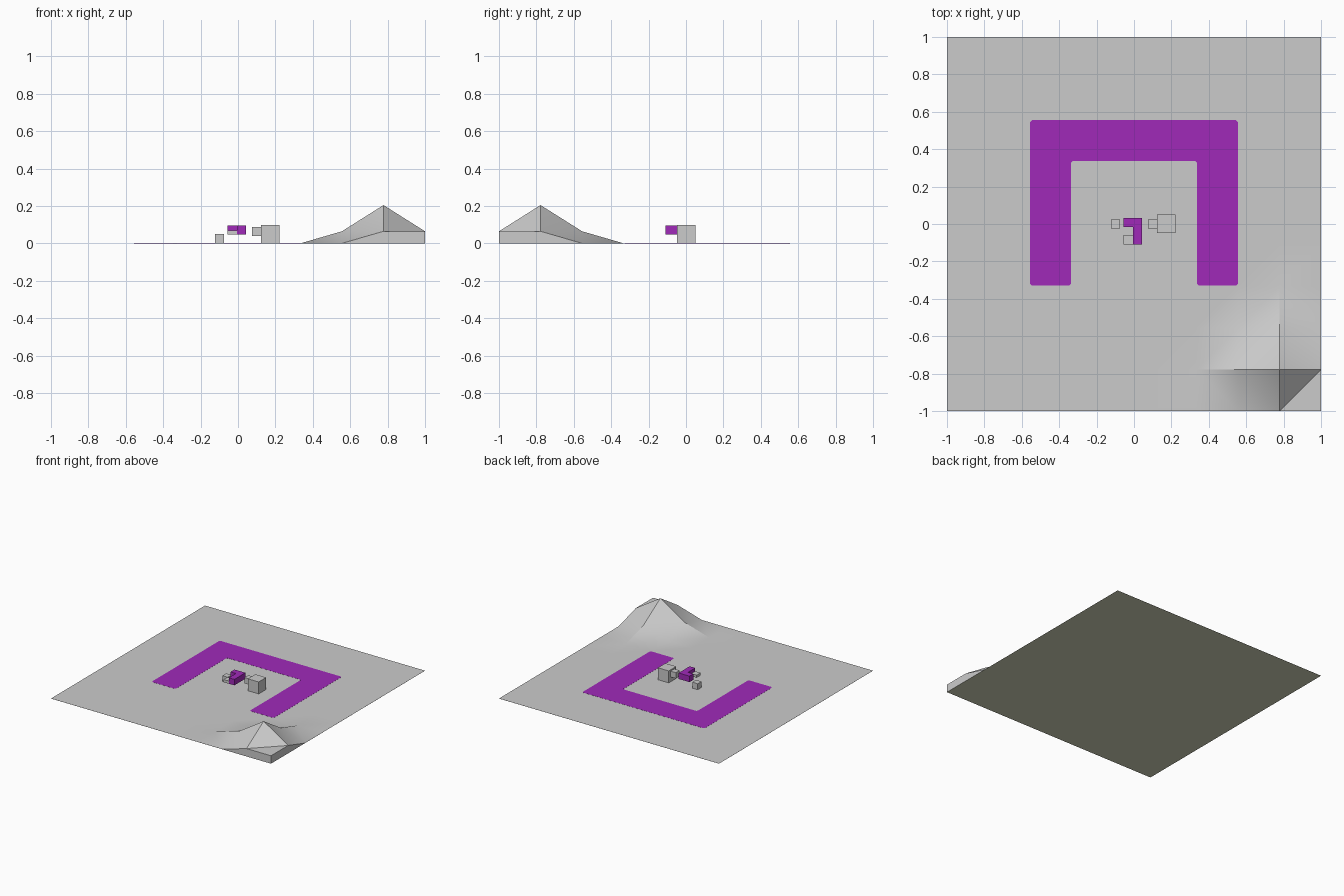
import bpy, bmesh, math

if "Cube" in bpy.data.objects:
    bpy.data.objects.remove(bpy.data.objects["Cube"])


def material(name, rgb):
    m = bpy.data.materials.new(name)
    m.diffuse_color = (*rgb, 1)
    m.use_nodes = True
    m.node_tree.nodes["Principled BSDF"].inputs["Base Color"].default_value = m.diffuse_color
    return m


GREY = material("light grey", (0.6, 0.6, 0.6))
OLIVE = material("pale olive", (0.66, 0.68, 0.49))
PURPLE = material("purple", (0.352, 0.023, 0.485))


def finish(name, bm, mat):
    bmesh.ops.recalc_face_normals(bm, faces=bm.faces)
    me = bpy.data.meshes.new(name)
    bm.to_mesh(me)
    bm.free()
    me.materials.append(mat)
    ob = bpy.data.objects.new(name, me)
    bpy.context.collection.objects.link(ob)
    return ob


def prism(name, points, z0, z1, mat):
    """Extrude a flat outline between two heights."""
    bm = bmesh.new()
    f = bm.faces.new([bm.verts.new((x, y, z0)) for x, y in points])
    ext = bmesh.ops.extrude_face_region(bm, geom=[f])["geom"]
    for v in ext:
        if isinstance(v, bmesh.types.BMVert):
            v.co.z = z1
    return finish(name, bm, mat)


def box(name, x, y, z, mat):
    return prism(name, [(x[0], y[0]), (x[1], y[0]), (x[1], y[1]), (x[0], y[1])], *z, mat)


# Ground: 9 x 9 grid with one hill in the front right corner
N, TOP = 9, 0.0005
bm = bmesh.new()
heights = {(8, 1): 0.205, (7, 1): 0.065, (9, 1): 0.065,
           (8, 0): 0.065, (8, 2): 0.065, (9, 0): 0.065}
grid = {(i, j): bm.verts.new((-1 + 2 * i / N, -1 + 2 * j / N, heights.get((i, j), TOP)))
        for i in range(N + 1) for j in range(N + 1)}
for i in range(N):
    for j in range(N):
        a, b, c, d = (grid[p] for p in ((i, j), (i + 1, j), (i + 1, j + 1), (i, j + 1)))
        if abs(a.co.z + c.co.z - b.co.z - d.co.z) < 1e-6:
            bm.faces.new((a, b, c, d))
        elif abs(a.co.z - c.co.z) < abs(b.co.z - d.co.z):  # split along the level diagonal
            bm.faces.new((a, b, c))
            bm.faces.new((a, c, d))
        else:
            bm.faces.new((a, b, d))
            bm.faces.new((b, c, d))
# walls and flat underside
rim = [e for e in bm.edges if e.is_boundary]
new = bmesh.ops.extrude_edge_only(bm, edges=rim)["geom"]
for v in new:
    if isinstance(v, bmesh.types.BMVert):
        v.co.z = 0
bmesh.ops.contextual_create(bm, geom=[e for e in new if isinstance(e, bmesh.types.BMEdge)])
ground = finish("ground", bm, GREY)
ground.data.materials.append(OLIVE)
for p in ground.data.polygons:
    if p.normal.z < -0.5:
        p.material_index = 1
bpy.context.view_layer.objects.active = ground
ground.select_set(True)
bpy.ops.object.shade_smooth_by_angle(angle=math.radians(30))

# Painted U-shaped path with slightly clipped corners
k = 0.01
half = [(0.555, 0.555 - k), (0.555, -0.33 + k), (0.555 - k, -0.33), (0.337 + k, -0.33),
        (0.337, -0.33 + k), (0.337, 0.337 - k), (0.337 - k, 0.337)]
half = [(0.555 - k, 0.555)] + half
prism("painted_path", half + [(-x, y) for x, y in reversed(half)], 0.0003, 0.0013, PURPLE)

# Floating blocks in the middle
box("large_block", (0.122, 0.221), (-0.047, 0.05), (0.001, 0.099), GREY)
box("side_block", (0.075, 0.122), (-0.024, 0.025), (0.04, 0.088), GREY)
box("left_block", (-0.124, -0.075), (-0.024, 0.025), (0.001, 0.05), GREY)
box("front_block", (-0.055, -0.006), (-0.11, -0.06), (0.048, 0.07), GREY)
prism("corner_block", [(-0.055, 0.033), (-0.055, -0.017), (-0.006, -0.017),
                       (-0.006, -0.11), (0.044, -0.11), (0.044, 0.033)],
      0.048, 0.097, PURPLE)
